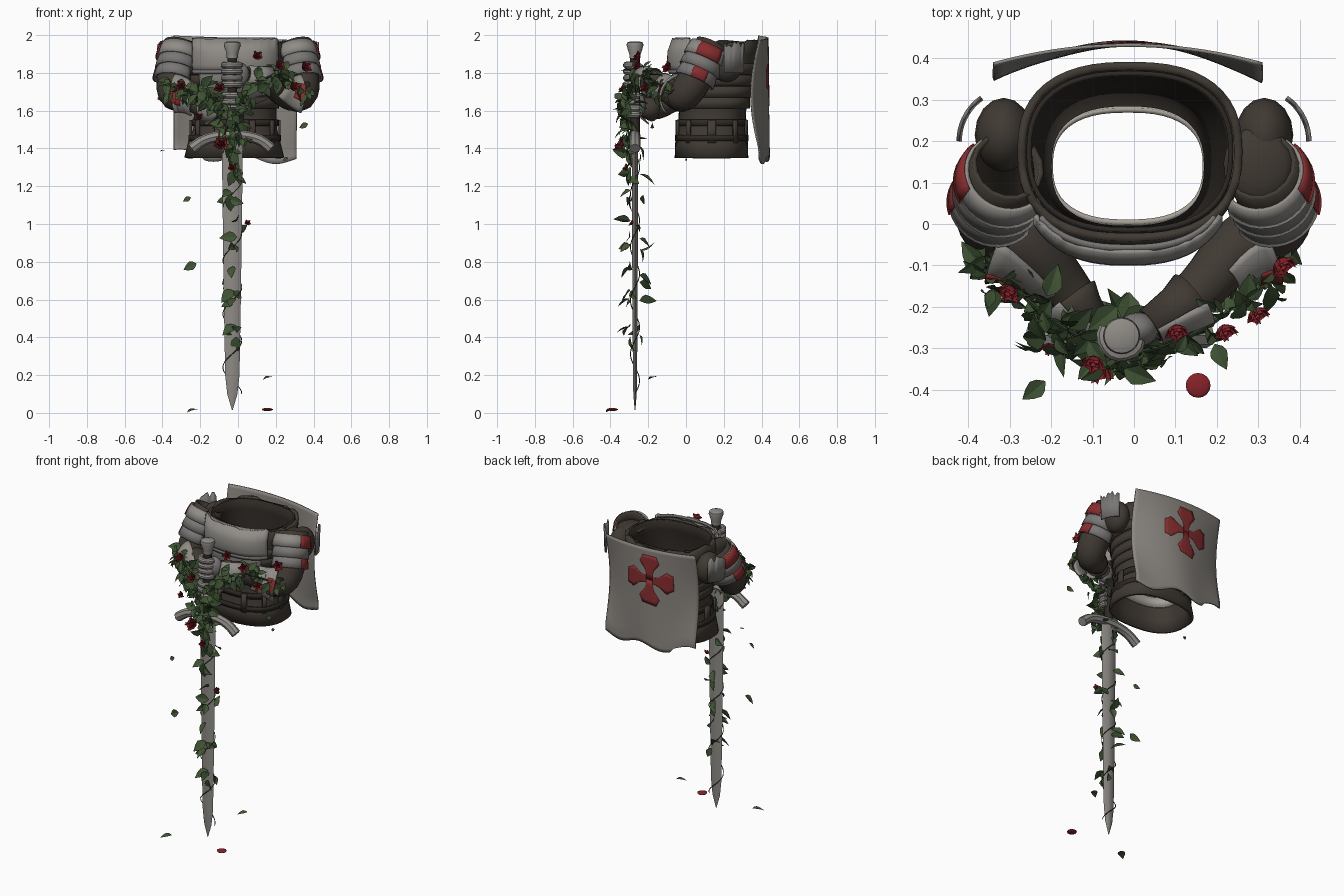
import bpy, bmesh, math, random
from mathutils import Vector

random.seed(4)
cube = bpy.data.objects.get("Cube")
if cube:
    bpy.data.objects.remove(cube)


def material(name, *rgb):
    m = bpy.data.materials.new(name)
    m.use_nodes = True
    m.diffuse_color = (*rgb, 1)
    m.node_tree.nodes["Principled BSDF"].inputs["Base Color"].default_value = (*rgb, 1)
    return m


STEEL = material("worn steel", .28, .265, .245)
PLATE = material("dull plate steel", .19, .184, .176)
CLOTH = material("grey cloth", .25, .232, .21)
LEATHER = material("brown leather", .052, .042, .033)
DARK = material("dark leather", .026, .021, .017)
LEAF = material("leaf green", .052, .09, .035)
SHADE = material("deep green", .03, .055, .022)
RED = material("red cloth", .25, .027, .029)
ROSE = material("rose red", .24, .016, .022)
LINING = material("pale lining", .38, .35, .31)


def finish(name, bm, mats, thick=0, weld=True):
    if weld:
        bmesh.ops.recalc_face_normals(bm, faces=bm.faces)
    me = bpy.data.meshes.new(name)
    for f in bm.faces:
        f.smooth = True
    bm.to_mesh(me)
    bm.free()
    me.set_sharp_from_angle(angle=math.radians(35))
    for m in mats:
        me.materials.append(m)
    ob = bpy.data.objects.new(name, me)
    bpy.context.scene.collection.objects.link(ob)
    if thick:
        mod = ob.modifiers.new("thickness", "SOLIDIFY")
        mod.thickness, mod.offset = thick, 0


def loft(name, rings, mat, closed=True, cap=False, thick=0):
    bm = bmesh.new()
    rows = [[bm.verts.new(p) for p in r] for r in rings]
    n = len(rows[0])
    for a, b in zip(rows, rows[1:]):
        for i in range(n if closed else n - 1):
            j = (i + 1) % n
            bm.faces.new((a[i], a[j], b[j], b[i]))
    if cap:
        bm.faces.new(rows[0])
        bm.faces.new(rows[-1])
    finish(name, bm, [mat], thick)


def ball(name, mat, pos, scale):
    bm = bmesh.new()
    bmesh.ops.create_uvsphere(bm, u_segments=16, v_segments=10, radius=1)
    bmesh.ops.scale(bm, vec=scale, verts=bm.verts)
    bmesh.ops.translate(bm, vec=pos, verts=bm.verts)
    finish(name, bm, [mat])


def angles(a0, a1, n):
    full = a1 - a0 == 360
    return full, [math.radians(a0 + (a1 - a0) * i / (n if full else n - 1)) for i in range(n)]


def shell(name, rows, mat, a0=0, a1=360, n=48, thick=.012, power=.8, ragged=0):
    """Rounded body wall; rows are (z, centre x, centre y, radius x, radius y)."""
    full, ang = angles(a0, a1, n)
    bend = lambda c: math.copysign(abs(c) ** power, c)
    rings = [[Vector((cx + rx * bend(math.cos(a)), cy + ry * bend(math.sin(a)), z)) for a in ang]
             for z, cx, cy, rx, ry in rows]
    for p in rings[-1]:
        p.z += random.uniform(-ragged, ragged)
    loft(name, rings, mat, full, thick=thick)


def smooth_path(pts, times=2):
    pts = [Vector(p) for p in pts]
    for _ in range(times):
        mid = [q for a, b in zip(pts, pts[1:]) for q in (a.lerp(b, .25), a.lerp(b, .75))]
        pts = [pts[0]] + mid[1:-1] + [pts[-1]]
    return pts


def tube(name, pts, mat, ref=(1, 0, 0), a0=0, a1=360, n=16, cap=False, thick=0):
    """Sweep along (x, y, z, radius) points; angle 0 faces ref."""
    full, ang = angles(a0, a1, n)
    rings = []
    for i, p in enumerate(pts):
        t = (pts[min(i + 1, len(pts) - 1)] - pts[max(i - 1, 0)]).to_3d().normalized()
        u = Vector(ref) - t * t.dot(Vector(ref))
        u.normalize()
        v = t.cross(u)
        rings.append([p.to_3d() + (u * math.cos(a) + v * math.sin(a)) * p.w for a in ang])
    loft(name, rings, mat, full, cap, thick)


# Torso: flared skirt, waist and open chest with a dark inside
TORSO = [(1.35, -.02, .135, .255, .185), (1.43, -.02, .135, .235, .182), (1.5, -.015, .137, .212, .168),
         (1.6, -.015, .14, .208, .168), (1.75, -.015, .155, .23, .2), (1.9, -.01, .167, .26, .212),
         (1.965, -.01, .175, .262, .207)]
shell("tunic", TORSO, LEATHER, thick=.02, ragged=.012)
shell("chest_lining", [(z, cx, cy, rx - .018, ry - .018) for z, cx, cy, rx, ry in TORSO[3:]], DARK)
shell("waist_lining", [(1.49, -.015, .14, .197, .15), (1.55, -.015, .14, .187, .135)], LINING)


def body_band(name, z, h, mat, grow=.012, **kw):
    lo = max(r for r in TORSO if r[0] <= z)
    hi = min(r for r in TORSO if r[0] > z)
    f = (z - lo[0]) / (hi[0] - lo[0])
    c = [a + (b - a) * f for a, b in zip(lo, hi)]
    shell(name, [(z + d, c[1], c[2], c[3] + grow, c[4] + grow) for d in (-h / 2, h / 2)], mat, **kw)


for i, z in enumerate((1.64, 1.7, 1.76, 1.82)):
    body_band(f"side_lame_{i}", z, .058, LEATHER)
body_band("upper_belt", 1.535, .035, DARK)
body_band("lower_belt", 1.455, .03, DARK)
for i, a in enumerate(range(0, 360, 36)):
    body_band(f"hanging_strap_{i}", 1.49, .12, LEATHER, grow=.02, a0=a - 4, a1=a + 4, n=4)
    body_band(f"buckle_{i}", 1.535, .03, PLATE, grow=.023, a0=a - 2, a1=a + 2, n=4, thick=.008)

# Breastplate in two overlapping plates
shell("belly_plate", [(1.64, -.015, .15, .215, .197), (1.75, -.015, .15, .235, .217),
                      (1.84, -.015, .15, .24, .222)], PLATE, 222, 318, 24)
shell("chest_plate", [(1.80, -.015, .15, .25, .228), (1.84, -.015, .15, .255, .245),
                      (1.91, -.015, .15, .255, .243), (1.98, -.015, .155, .255, .222)],
      STEEL, 212, 328, 28, thick=.012, ragged=.006)
shell("chest_rim", [(1.795, -.015, .15, .256, .234), (1.815, -.015, .15, .256, .24)],
      PLATE, 212, 328, 28, thick=.012)
shell("neck_rim", [(1.965, -.015, .155, .252, .224), (1.985, -.015, .157, .248, .21)],
      PLATE, 216, 324, 28, thick=.01)


# Cape with a flared cross on its back
def cape(x, v):
    f = (x + .015) / .325
    bow = .045 + .04 * math.sin(math.pi * min(v * 1.1, 1))
    ragged = .02 * math.sin(x * 19 + 1) + (.02 if x < -.2 and v > .99 else 0)
    return Vector((x, .432 - bow * f * f + .008 * math.sin(x * 14 + v * 2) * v,
                   1.985 - .64 * v + ragged * v - .012 * f))


N = 28
loft("cape", [[cape(-.34 + .65 * i / N, j / N) for i in range(N + 1)] for j in range(N + 1)],
     CLOTH, closed=False, thick=.008)
CROSS = [(0, .022), (.04, .022), (.065, .03), (.1, .058), (.118, .068), (.135, .056), (.158, .048)]
for k in range(4):
    c, s = math.cos(k * math.pi / 2), math.sin(k * math.pi / 2)
    rows = []
    for d, w in CROSS:
        side = [w * q / 3 for q in range(-3, 4)]
        rows.append([cape(-.04 + c * d - s * e, .32 + (s * d + c * e) / .64) + Vector((0, .006, 0))
                     for e in side])
    loft(f"cape_cross_arm_{k}", rows, RED, closed=False, thick=.002)

# Arms, shoulder lames and gauntlets
GX, GY = -.03, -.27
for side, s, hand_z in (("left", 1, 1.79), ("right", -1, 1.63)):
    out = (s, -.3, 0)
    arm = smooth_path([(s * .305, .14, 1.95, .084), (s * .34, .08, 1.82, .086), (s * .345, -.01, 1.67, .082),
                       (s * .25, -.05, 1.68, .066), (s * .155, -.17, hand_z - .03, .055),
                       (GX + s * .07, GY + .025, hand_z, .04)])
    tube(side + "_sleeve", arm, LEATHER, out, thick=.012)
    ball(side + "_shoulder_padding", LEATHER, (s * .315, .215, 1.85), (.07, .09, .1))
    top, low = Vector((s * .305, .125, 1.935)), Vector((s * .337, .05, 1.77))
    for i in range(3):
        a, b = top.lerp(low, i / 3), top.lerp(low, (i + 1.25) / 3)
        seg = [a.to_4d(), a.lerp(b, .5).to_4d(), b.to_4d()]
        for p, r in zip(seg, (.1, .108, .111)):
            p.w = r - .003 * i
        tube(f"{side}_shoulder_lame_{i}", seg, PLATE if i else STEEL, out, -125, 125, 24, thick=.01)
        if i != 1:
            for p in seg:
                p.w += .008
            tube(f"{side}_red_patch_{i}", seg, RED, (s, .1, 0), -34 + 6 * i, 34 - 6 * i, 8, thick=.005)
    a0, a1 = (0, 55) if s > 0 else (125, 180)
    shell(side + "_torn_shoulder_cloth", [(1.8, s * .295, .2, .125, .125), (1.95, s * .295, .2, .13, .13)],
          PLATE, a0, a1, 10, thick=.008, power=1, ragged=.02)
    # Flared forearm plate with a red emblem
    cuff = [p.copy() for p in arm[-10:-4]]
    for i, p in enumerate(cuff):
        p.w += .045 - .005 * i
    tube(side + "_forearm_plate", cuff, STEEL, (s, -.7, .25), -62, 62, 14, thick=.01)
    for p in cuff:
        p.w += .008
    tube(side + "_forearm_emblem", cuff[:4], RED, (s, -.7, .1), -24, 24, 8, thick=.004)
    # Glove with a steel front plate
    glove = [p.copy() for p in arm[-3:]]
    for p, r in zip(glove, (.064, .052, .04)):
        p.w = r
    tube(side + "_glove_cuff", glove, LEATHER, out, thick=.01)
    for p, r in zip(glove, (.085, .065, .05)):
        p.w = r
    tube(side + "_glove_plate", glove, STEEL, (s * .5, -1, 0), -70, 70, 12, thick=.008)
    ball(side + "_hand", PLATE, (GX + s * .04, GY + .015, hand_z), (.05, .042, .065))
    for j in range(4):
        z = hand_z + (j - 1.5) * .034
        path = []
        for k in range(10):
            a = math.radians(-10 - 22 * k)
            path.append(Vector((GX + s * .043 * math.cos(a), GY + .045 * math.sin(a), z,
                                .019 if k % 3 else .0165)))
        tube(f"{side}_finger_{j}", path, STEEL, (0, 0, 1), n=10, cap=True)
ball("left_shoulder_cap", LEATHER, (.3, .145, 1.925), (.084, .09, .03))

# Sword: blade, drooping guard, grip and pommel
blade = [(1.46, .056, .016), (1.2, .053, .016), (.6, .045, .014), (.2, .038, .011), (.1, .027, .009), (.015, .002, .002)]
loft("blade", [[Vector((GX + x * w, GY + y * t, z)) for x, y in
                ((-1, 0), (-.35, -1), (.35, -1), (1, 0), (.35, 1), (-.35, 1))] for z, w, t in blade],
     STEEL, cap=True)
guard = smooth_path([(GX - .215, GY, 1.4, .03), (GX - .14, GY, 1.455, .028), (GX, GY, 1.475, .03),
                     (GX + .14, GY, 1.455, .028), (GX + .205, GY, 1.4, .03)])
tube("crossguard", guard, STEEL, (0, 1, 0), n=8, cap=True)
tube("grip", [Vector((GX, GY, z, .026)) for z in (1.47, 1.7, 1.9)], DARK, cap=True)
tube("pommel", [Vector((GX, GY, z, r)) for z, r in ((1.88, .03), (1.9, .03), (1.945, .045), (1.96, .042), (1.967, .025))],
     STEEL, n=20, cap=True)

# Climbing vines
blade_vine = [Vector((GX + .05 * math.cos(t * .3), GY + .024 * math.sin(t * .3), .1 + .0135 * t, .0025))
              for t in range(104)]
tube("blade_vine", blade_vine, SHADE, (0, 0, 1), n=6)
garlands = []
for side, s, hz in (("left", 1, 1.8), ("right", -1, 1.7)):
    g = smooth_path([(s * .38, -.02, 1.73, .006), (s * .32, -.12, 1.72, .006), (s * .21, -.23, hz, .006),
                     (s * .1, -.29, hz - .05, .006), (GX, -.32, 1.6, .006), (GX - s * .05, -.3, 1.45, .005)])
    garlands.append(g)
    tube(side + "_arm_vine", g, SHADE, (0, 0, 1), n=6)

# Leaves: folded, pointed blades
foliage = bmesh.new()


def add_leaf(pos, aim, face, size):
    aim = aim.normalized()
    wide = aim.cross(face).normalized()
    up = wide.cross(aim)
    m = int(random.random() < .25)
    rib, edge = [], ([], [])
    for t, w in ((0, .02), (.2, .24), (.42, .33), (.7, .22), (1, .01)):
        base = Vector(pos) + (aim * t - up * .22 * t * t) * size
        rib.append(foliage.verts.new(base))
        for k in (0, 1):
            edge[k].append(foliage.verts.new(base + (wide * (2 * k - 1) * w + up * w * .3) * size))
    for e in edge:
        for i in range(4):
            foliage.faces.new((rib[i], rib[i + 1], e[i + 1], e[i])).material_index = m


def rand_dir(bias, spread=.8):
    return Vector(bias) + Vector([random.uniform(-spread, spread) for _ in range(3)])


for s, g in zip((1, -1), garlands):
    for i in range(150 if s < 0 else 95):
        p = random.choice(g).to_3d() + rand_dir((0, 0, 0), .042)
        add_leaf(p, rand_dir((0, -.05, -.3)), rand_dir((s * .2, -.9, .8), .5), random.uniform(.045, .085))
for z, count in ((1.42, 10), (1.28, 6), (1.14, 4), (.98, 3), (.88, 5), (.73, 3), (.6, 5), (.42, 5)):
    near = min(blade_vine, key=lambda p: abs(p.z - z)).to_3d()
    for _ in range(count):
        y = random.choice((-1, -1, 1))
        add_leaf((near.x * .6 + GX * .4, GY + y * .025, z + random.uniform(-.05, .05)),
                 rand_dir((0, y * .3, -.4), .7), rand_dir((0, y, .3), .5), random.uniform(.06, .1))
# Drifting leaves face forward, fallen ones lie flat
FRONT, FLAT = Vector((0, -1, .3)), Vector((.1, 0, 1))
for pos, face, size in (((-.25, -.3, 1.14), FRONT, .045), ((-.22, -.3, .79), FRONT, .075), ((.18, -.16, .19), FLAT, .06),
                        ((-.215, -.38, .018), FLAT, .07), ((-.39, 0, 1.39), FLAT, .03), ((.37, -.18, 1.53), FRONT, .05),
                        ((.265, 0, 1.35), FRONT, .03), ((-.04, -.2, 1.75), FLAT, .09), ((.03, -.2, 1.72), FLAT, .08)):
    add_leaf(pos, Vector((-.6, -.5 if face is FLAT else 0, -.25 if face is FRONT else 0)), face, size)
finish("leaves", foliage, [LEAF, SHADE], weld=False)

# Roses: three rings of cupped petals
blooms = bmesh.new()


def add_petal(pos, aim, up, size):
    wide = aim.cross(up)
    grid = [[blooms.verts.new(pos + (aim * h * .8 + up * h * h * .7 + wide * w * (.45 + .3 * h)
                                     + up * w * w * .2) * size) for w in (-1, -.4, .4, 1)] for h in (0, .4, .8, 1)]
    for a, b in zip(grid, grid[1:]):
        for i in range(3):
            blooms.faces.new((a[i], a[i + 1], b[i + 1], b[i]))


for x, y, z, size in ((.1, -.245, 1.88, .024), (.215, -.245, 1.83, .024), (.35, -.085, 1.82, .027),
                      (.29, -.205, 1.715, .024), (-.295, -.15, 1.72, .026), (-.095, -.32, 1.71, .025),
                      (-.085, -.33, 1.41, .034), (-.03, -.31, 1.29, .02), (.05, -.28, 1.0, .015),
                      (-.2, -.29, 1.56, .018), (-.39, -.005, 1.66, .022)):
    axis = Vector((x * 1.5, -.8, .5)).normalized()
    u = axis.orthogonal().normalized()
    v = axis.cross(u)
    for ring, (r, tilt) in enumerate(((1.25, .1), (.95, .6), (.6, 1.3))):
        for k in range(5):
            a = k * math.tau / 5 + ring * .6
            d = u * math.cos(a) + v * math.sin(a)
            add_petal(Vector((x, y, z)), (d + axis * tilt).normalized(), (axis - d * tilt).normalized(), size * r)
finish("roses", blooms, [ROSE], weld=False)
ball("fallen_petal", ROSE, (.155, -.39, .018), (.03, .03, .008))
